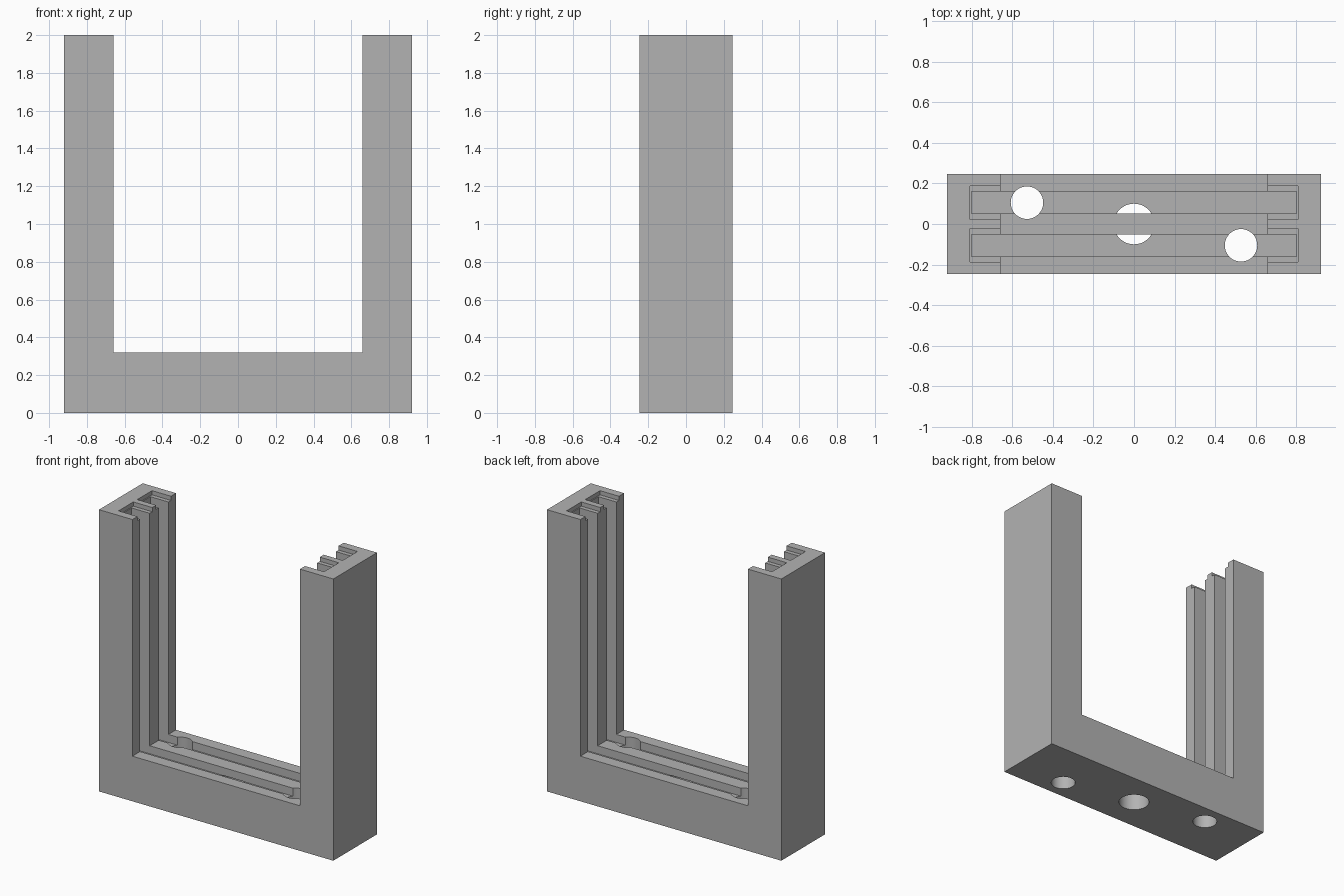
import bpy, bmesh
from mathutils import Matrix, Vector

if "Cube" in bpy.data.objects:
    bpy.data.objects.remove(bpy.data.objects["Cube"], do_unlink=True)

HALF_X, HALF_Y, HEIGHT = 0.92, 0.245, 2.0
INNER_X, SILL_Z = 0.658, 0.32
SLOT_Y, FLOOR_Z = 0.105, 0.263

grey = bpy.data.materials.new("plain grey")
grey.use_nodes = True
grey.diffuse_color = (0.45, 0.45, 0.45, 1)
grey.node_tree.nodes["Principled BSDF"].inputs["Base Color"].default_value = (0.45, 0.45, 0.45, 1)


def make_object(name, bm):
    bmesh.ops.recalc_face_normals(bm, faces=bm.faces)
    mesh = bpy.data.meshes.new(name)
    bm.to_mesh(mesh)
    bm.free()
    mesh.materials.append(grey)
    obj = bpy.data.objects.new(name, mesh)
    bpy.context.collection.objects.link(obj)
    return obj


def box(name, low, high):
    low, high = Vector(low), Vector(high)
    bm = bmesh.new()
    place = Matrix.Translation((low + high) / 2) @ Matrix.Diagonal((*(high - low), 1))
    bmesh.ops.create_cube(bm, size=1, matrix=place)
    return make_object(name, bm)


def drill(name, x, y, radius, top):
    bm = bmesh.new()
    bottom = -0.1
    bmesh.ops.create_cone(bm, cap_ends=True, segments=48, radius1=radius, radius2=radius,
                          depth=top - bottom,
                          matrix=Matrix.Translation((x, y, (top + bottom) / 2)))
    return make_object(name, bm)


# U-shaped frame: extruded front profile
bm = bmesh.new()
half = [(INNER_X, SILL_Z), (INNER_X, HEIGHT), (HALF_X, HEIGHT), (HALF_X, 0)]
profile = half + [(-x, z) for x, z in reversed(half)]
face = bm.faces.new([bm.verts.new((x, -HALF_Y, z)) for x, z in profile])
sweep = bmesh.ops.extrude_face_region(bm, geom=[face])
bmesh.ops.translate(bm, vec=(0, 2 * HALF_Y, 0),
                    verts=[v for v in sweep["geom"] if isinstance(v, bmesh.types.BMVert)])
frame = make_object("slotted_frame", bm)

# Two panel slots, each with an end hole and shallow recesses at the leg tops
cutters = []
for side, row in ((-1, "back"), (1, "front")):
    y = -side * SLOT_Y
    cutters.append(box(row + "_slot_cutter", (-0.8, y - 0.054, FLOOR_Z), (0.8, y + 0.054, 2.2)))
    cutters.append(drill(row + "_hole_cutter", side * 0.527, y, 0.08, 0.5))
    for sign in (-1, 1):
        xs = sorted((sign * 0.6, sign * 0.807))
        cutters.append(box(row + "_recess_cutter", (xs[0], y - 0.083, HEIGHT - 0.03),
                           (xs[1], y + 0.083, 2.15)))

# Centre hole from below, ending at the slot floors
cutters.append(drill("centre_hole_cutter", 0, 0, 0.1, FLOOR_Z + 0.001))

bpy.context.view_layer.objects.active = frame
for cutter in cutters:
    cut = frame.modifiers.new(cutter.name, "BOOLEAN")
    cut.operation = "DIFFERENCE"
    cut.solver = "EXACT"
    cut.object = cutter
    bpy.ops.object.modifier_apply(modifier=cut.name)
for cutter in cutters:
    bpy.data.objects.remove(cutter, do_unlink=True)

# Smooth hole walls, sharp edges elsewhere
bpy.ops.object.select_all(action="DESELECT")
frame.select_set(True)
bpy.ops.object.shade_smooth_by_angle()
